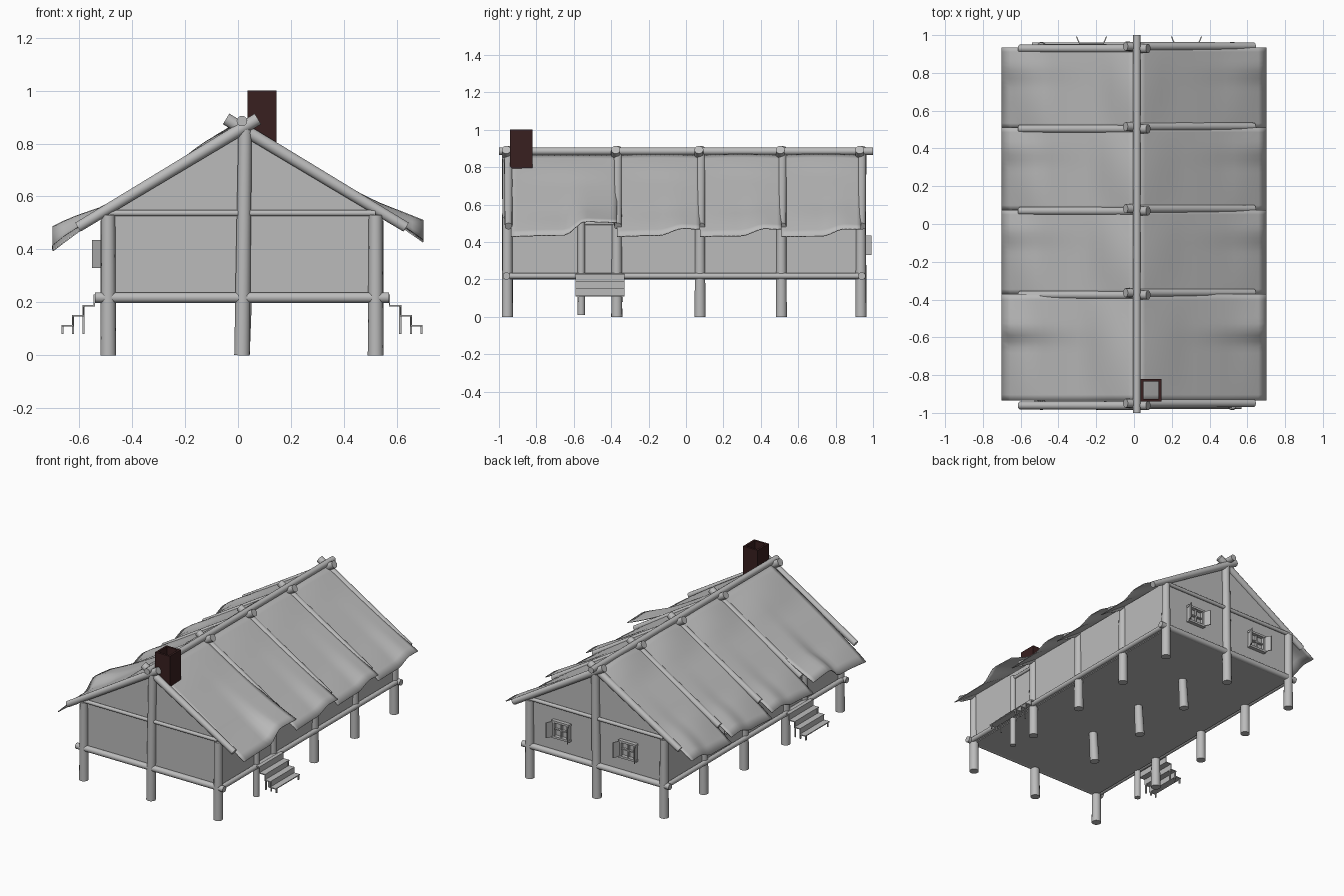
import bpy, bmesh, math
from mathutils import Vector

cube = bpy.data.objects.get("Cube")
if cube:
    bpy.data.objects.remove(cube, do_unlink=True)


def material(name, rgb):
    m = bpy.data.materials.new(name)
    m.use_nodes = True
    m.diffuse_color = (*rgb, 1)
    m.node_tree.nodes["Principled BSDF"].inputs["Base Color"].default_value = (*rgb, 1)
    return m


GREY = material("weathered grey", (0.5, 0.5, 0.5))
BRICK = material("dark brick", (0.04, 0.014, 0.014))

MID = 0.015                                   # centre line of the house
ROWS = [-0.955, -0.37, 0.075, 0.51, 0.935]    # post and rafter rows
LEFT, RIGHT = -0.49, 0.52


def add(name, verts, faces, mat=GREY, smooth=False):
    me = bpy.data.meshes.new(name)
    me.from_pydata([tuple(v) for v in verts], [], faces)
    me.materials.append(mat)
    ob = bpy.data.objects.new(name, me)
    bpy.context.collection.objects.link(ob)
    bm = bmesh.new()
    bm.from_mesh(me)
    bmesh.ops.recalc_face_normals(bm, faces=bm.faces)
    bm.to_mesh(me)
    bm.free()
    for p in me.polygons:
        p.use_smooth = smooth and len(p.vertices) == 4
    return ob


def box(name, x0, x1, y0, y1, z0, z1, mat=GREY):
    verts = [(x, y, z) for x in (x0, x1) for y in (y0, y1) for z in (z0, z1)]
    return add(name, verts, [(0, 1, 3, 2), (4, 6, 7, 5), (0, 4, 5, 1),
                             (2, 3, 7, 6), (0, 2, 6, 4), (1, 5, 7, 3)], mat)


def log(name, a, b, r0, r1=None, sides=14):
    """Tapered round timber from a to b."""
    a, b = Vector(a), Vector(b)
    r1 = r1 or r0
    q = (b - a).to_track_quat('Z', 'Y')
    verts = []
    for c, r in ((a, r0), (b, r1)):
        for i in range(sides):
            t = math.tau * i / sides
            verts.append(c + q @ Vector((r * math.cos(t), r * math.sin(t), 0)))
    faces = [(i, (i + 1) % sides, sides + (i + 1) % sides, sides + i) for i in range(sides)]
    faces += [tuple(range(sides)), tuple(range(sides, 2 * sides))]
    ob = add(name, verts, faces, GREY, True)
    ob.data.set_sharp_from_angle(angle=math.radians(40))
    return ob


def prism(name, outline, y0, y1):
    """Outline in x and z, extruded along y."""
    n = len(outline)
    verts = [(x, y, z) for y in (y0, y1) for x, z in outline]
    faces = [(i, (i + 1) % n, n + (i + 1) % n, n + i) for i in range(n)]
    return add(name, verts, faces + [tuple(range(n)), tuple(range(n, 2 * n))])


# Posts and rafters, one frame for each row
for i, y in enumerate(ROWS):
    end = i in (0, len(ROWS) - 1)
    for x, side in ((LEFT, "right"), (RIGHT, "left")):
        log(f"{side}_post_{i}", (x, y, 0), (x, y, 0.53), 0.03, 0.026)
    log(f"middle_post_{i}", (MID, y, 0), (MID + 0.012, y, 0.86 if end else 0.21), 0.03, 0.026)
    for s, side in ((-1, "right"), (1, "left")):
        log(f"{side}_rafter_{i}", (MID + s * 0.62, y + s * 0.006, 0.484),
            (MID - s * 0.06, y + s * 0.006, 0.893), 0.02, 0.024)

# Ridge pole and horizontal beams
log("ridge_pole", (MID, -1, 0.885), (MID, 1, 0.885), 0.02)
for y, side in ((ROWS[0] - 0.005, "front"), (ROWS[-1] + 0.005, "back")):
    log(f"{side}_floor_beam", (-0.54, y, 0.218), (0.57, y, 0.218), 0.02)
    log(f"{side}_tie_beam", (LEFT, y, 0.537), (RIGHT, y, 0.537), 0.012)
for x, side in ((LEFT - 0.02, "right"), (RIGHT + 0.02, "left")):
    log(f"{side}_floor_beam", (x, ROWS[0], 0.218), (x, ROWS[-1], 0.218), 0.016)

# Floor and walls
box("floor", LEFT, RIGHT, ROWS[0], ROWS[-1], 0.2, 0.215)
gable = [(LEFT, 0.205), (RIGHT, 0.205), (RIGHT, 0.535), (MID, 0.85), (LEFT, 0.535)]
prism("front_wall", gable, ROWS[0] + 0.005, ROWS[0] + 0.015)
prism("back_wall", gable, ROWS[-1] - 0.015, ROWS[-1] - 0.005)
for x, side in ((LEFT, "right"), (RIGHT, "left")):
    box(f"{side}_wall", x - 0.005, x + 0.005, ROWS[0], ROWS[-1], 0.205, 0.545)


# Roof sheets: sagging cloth-like panels, lifted at one end of each bay
def roof_sheet(name, s, bay):
    y0, y1 = ROWS[bay], ROWS[bay + 1]
    if bay == 0:
        y0 += 0.02
    nu, nv = 16, 18
    width = 0.715 if s < 0 else 0.685
    verts = []
    for j in range(nv + 1):
        t = j / nv
        ramp = min(max((t - 0.5) / (0.2 if bay == 0 else 0.3), 0), 1)
        ramp = ramp * ramp * (3 - 2 * ramp)
        lift = -0.022 + ramp * (0.075 if bay == 0 else 0.04)
        if s < 0:
            lift -= 0.015
        for i in range(nu + 1):
            u = i / nu
            bump = 0.022 if s < 0 else 0.008
            wave = bump * math.sin(math.pi * t) * max(0, math.sin(2.6 * math.pi * u + 0.1 + bay * 0.3))
            verts.append((MID + s * u * width, y0 + (y1 - y0) * t,
                          0.868 - 0.61 * u * width + lift * u ** 3 + wave))
    w = nu + 1
    faces = [(j * w + i, j * w + i + 1, (j + 1) * w + i + 1, (j + 1) * w + i)
             for j in range(nv) for i in range(nu)]
    ob = add(name, verts, faces, GREY, True)
    mod = ob.modifiers.new("thickness", 'SOLIDIFY')
    mod.thickness = 0.005
    mod.offset = 0


for bay in range(4):
    roof_sheet(f"right_roof_sheet_{bay}", -1, bay)
    roof_sheet(f"left_roof_sheet_{bay}", 1, bay)

# Doorways and stairs on both long sides
for s, side in ((-1, "right"), (1, "left")):
    wall = (RIGHT - LEFT) / 2

    def span(a, b):
        return sorted((MID + s * a, MID + s * b))
    log(f"{side}_door_post", (MID + s * (wall + 0.01), -0.56, 0.01),
        (MID + s * (wall + 0.01), -0.56, 0.51), 0.02)
    log(f"{side}_door_lintel", (MID + s * (wall + 0.01), -0.57, 0.5),
        (MID + s * (wall + 0.01), -0.36, 0.5), 0.01)
    box(f"{side}_door_sill", *span(0.5, 0.56), -0.59, -0.33, 0.222, 0.23)
    for k in range(3):
        inner, z = 0.56 + 0.04 * k, 0.19 - 0.038 * k
        box(f"{side}_tread_{k}", *span(inner - 0.004, inner + 0.042), -0.59, -0.33, z - 0.006, z)
        box(f"{side}_riser_{k}", *span(inner - 0.004, inner), -0.59, -0.33, z, z + 0.036)
        for y in (-0.58, -0.345):
            box(f"{side}_stair_leg_{k}", *span(inner + 0.034, inner + 0.042),
                y, y + 0.008, 0.08, z)


# Framed windows with crossbars and open shutters, built facing +y
def window(name, cx, cy, turn):
    h, lo, hi = 0.055, 0.33, 0.435
    parts = [box(f"{name}_side_{k}", k * h - 0.008, k * h + 0.008, -0.01, 0.015, lo, hi) for k in (-1, 1)]
    parts += [box(f"{name}_rail_{k}", -h - 0.012, h + 0.012, -0.01, 0.018, z - 0.007, z + 0.007)
              for k, z in enumerate((lo, hi))]
    parts.append(box(f"{name}_upright", -0.004, 0.004, -0.01, 0.008, lo, hi))
    parts.append(box(f"{name}_crossbar", -h, h, -0.01, 0.008, 0.378, 0.386))
    for k in (-1, 1):
        shutter = box(f"{name}_shutter_{k}", -0.003, 0.003, 0, 0.055, lo, hi)
        for v in shutter.data.vertices:
            v.co.x += k * (h + 0.45 * v.co.y)
        parts.append(shutter)
    for p in parts:
        p.location = (cx, cy, 0)
        p.rotation_euler.z = turn


window("back_window_right", -0.225, 0.937, 0)
window("back_window_left", 0.278, 0.937, 0)
window("right_window", LEFT - 0.007, 0.29, math.pi / 2)

# Hollow chimney
x0, x1, y0, y1, t = 0.035, 0.145, -0.94, -0.82, 0.014
for name, a in (("front", (x0, x1, y0, y0 + t)), ("back", (x0, x1, y1 - t, y1)),
                ("right", (x0, x0 + t, y0 + t, y1 - t)), ("left", (x1 - t, x1, y0 + t, y1 - t))):
    box(f"chimney_{name}", *a, 0.78, 1.0, BRICK)
box("chimney_base", x0 + t, x1 - t, y0 + t, y1 - t, 0.78, 0.8, BRICK)
